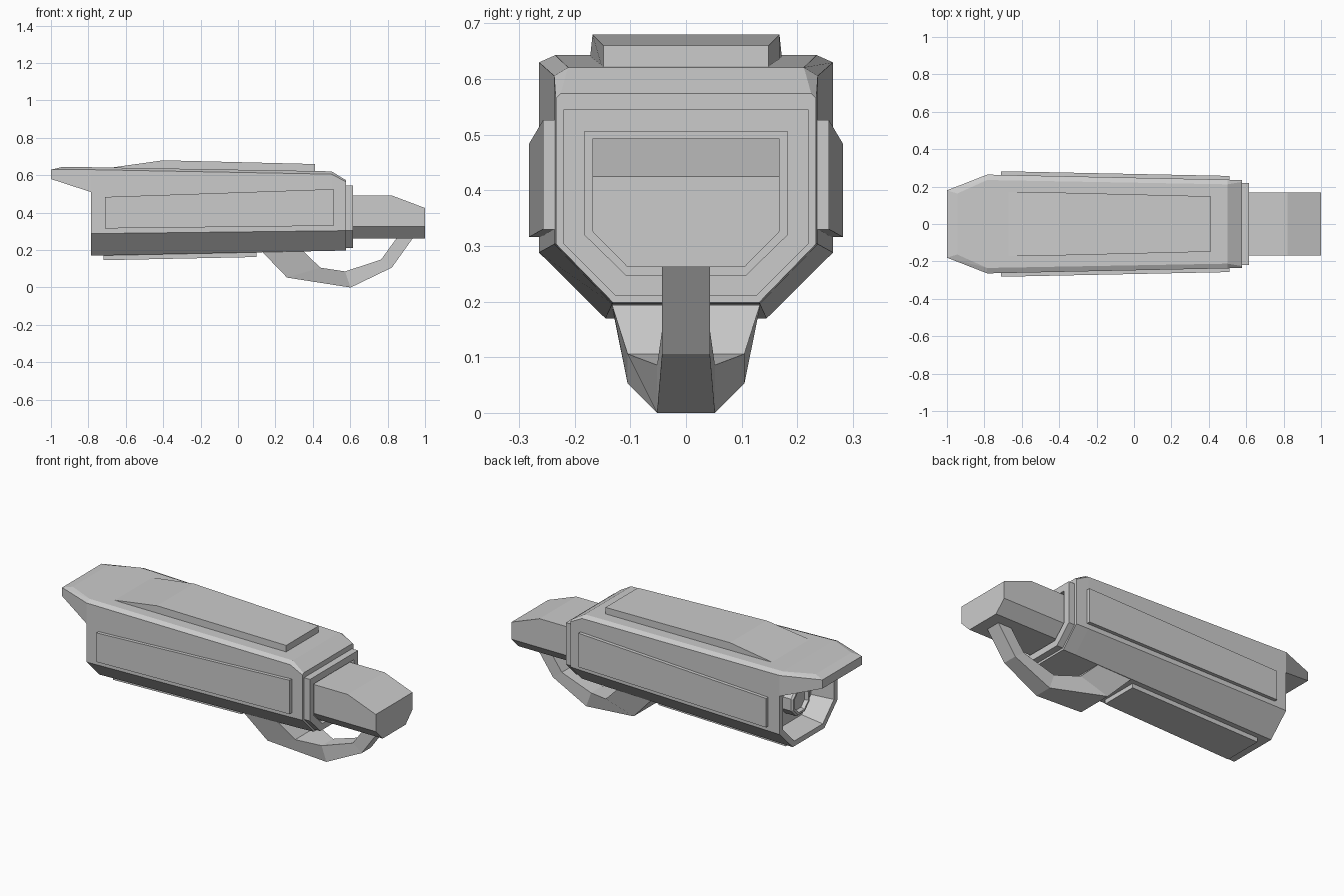
import bpy, bmesh, math
from mathutils import Matrix

if "Cube" in bpy.data.objects:
    bpy.data.objects.remove(bpy.data.objects["Cube"])


def finish(name, bm):
    bmesh.ops.recalc_face_normals(bm, faces=bm.faces[:])
    me = bpy.data.meshes.new(name)
    bm.to_mesh(me)
    bm.free()
    ob = bpy.data.objects.new(name, me)
    bpy.context.collection.objects.link(ob)
    return ob


def hull(name, half):
    """Convex part from points mirrored across y = 0."""
    bm = bmesh.new()
    for x, y, z in half:
        for s in (1, -1):
            bm.verts.new((x, s * y, z))
    res = bmesh.ops.convex_hull(bm, input=bm.verts[:])
    loose = [v for v in bm.verts if not v.link_faces]
    bmesh.ops.delete(bm, geom=loose, context='VERTS')
    bmesh.ops.dissolve_limit(bm, angle_limit=0.02, verts=bm.verts[:], edges=bm.edges[:])
    return finish(name, bm)


def loft(name, sections):
    """Skin of cross-sections; each is (x, half profile [(y, z)] from bottom to top)."""
    bm = bmesh.new()
    rings = []
    for x, half in sections:
        pts = half + [(-y, z) for y, z in reversed(half)]
        rings.append([bm.verts.new((x, y, z)) for y, z in pts])
    n = len(rings[0])
    for a, b in zip(rings, rings[1:]):
        for i in range(n):
            j = (i + 1) % n
            bm.faces.new((a[i], a[j], b[j], b[i]))
    bm.faces.new(rings[0])
    bm.faces.new(rings[-1])
    return finish(name, bm)


# Housing: recess floor, recess lip, then the tapering outer shell
loft("camera_housing", [
    (-0.66, [(0.115, 0.225), (0.20, 0.31), (0.20, 0.47), (0.19, 0.49)]),
    (-0.785, [(0.13, 0.20), (0.232, 0.302), (0.232, 0.49), (0.222, 0.51)]),
    (-0.785, [(0.145, 0.17), (0.264, 0.288), (0.264, 0.63), (0.235, 0.643)]),
    (0.50, [(0.133, 0.196), (0.237, 0.303), (0.237, 0.606), (0.212, 0.621)]),
    (0.577, [(0.131, 0.198), (0.234, 0.304), (0.234, 0.565), (0.225, 0.574)]),
])

# Sun hood over the lens opening
hull("sun_hood", [
    (-1, 0.18, 0.58), (-1, 0.18, 0.63), (-0.945, 0.163, 0.643),
    (-0.785, 0.264, 0.51), (-0.785, 0.264, 0.63), (-0.785, 0.235, 0.643),
])

# Octagonal lens barrel with a sunken glass
bm = bmesh.new()
rings = []
for x, r in ((-0.65, 0.09), (-0.73, 0.09), (-0.74, 0.08), (-0.74, 0.068), (-0.72, 0.06)):
    rings.append([bm.verts.new((x, r * math.cos(math.pi * (k + .5) / 4),
                                0.375 + r * math.sin(math.pi * (k + .5) / 4))) for k in range(8)])
for a, b in zip(rings, rings[1:]):
    for i in range(8):
        bm.faces.new((a[i], a[(i + 1) % 8], b[(i + 1) % 8], b[i]))
bm.faces.new(rings[0])
bm.faces.new(rings[-1])
finish("lens", bm)

# Raised panels on top and underneath
hull("top_panel", [
    (-0.67, 0.172, 0.642), (-0.40, 0.168, 0.68), (0.412, 0.148, 0.66),
    (0.412, 0.148, 0.61), (-0.40, 0.168, 0.63),
])
hull("bottom_panel", [
    (-0.72, 0.115, 0.146), (0.10, 0.108, 0.163), (-0.72, 0.115, 0.18), (0.10, 0.108, 0.20),
])

# Raised side panels
for side, s in (("left", 1), ("right", -1)):
    bm = bmesh.new()
    outer = [(-0.71, 0.282, 0.316), (0.51, 0.257, 0.33), (0.51, 0.257, 0.526), (-0.71, 0.282, 0.484)]
    o = [bm.verts.new((x, s * y, z)) for x, y, z in outer]
    i = [bm.verts.new((x, s * (y - 0.035), z)) for x, y, z in outer]
    bm.faces.new(o)
    bm.faces.new(i)
    for k in range(4):
        j = (k + 1) % 4
        bm.faces.new((o[k], o[j], i[j], i[k]))
    finish(side + "_side_panel", bm)

# Rear flange with a sunken centre
edge = [(0.126, 0.21), (0.22, 0.304), (0.22, 0.545)]
inner = [(0.107, 0.247), (0.182, 0.32), (0.182, 0.506)]
loft("rear_flange", [(0.57, edge), (0.615, edge), (0.615, inner), (0.592, inner)])

# Rear mounting block
hull("mount_block", [(x, y, z) for x, top in ((0.585, 0.493), (0.82, 0.493), (1.0, 0.425))
                     for y, z in ((0.105, 0.262), (0.168, 0.326), (0.168, top))])

# Curved support bracket: (outer x, z), (inner x, z), half width
path = [
    ((0.115, 0.21), (0.335, 0.22), 0.136),
    ((0.134, 0.19), (0.353, 0.195), 0.132),
    ((0.262, 0.057), (0.44, 0.11), 0.105),
    ((0.602, 0.004), (0.572, 0.09), 0.052),
    ((0.822, 0.11), (0.765, 0.153), 0.043),
    ((0.935, 0.268), (0.848, 0.268), 0.043),
]
bm = bmesh.new()
rings = []
for (ox, oz), (ix, iz), w in path:
    rings.append([bm.verts.new(p) for p in ((ox, -w, oz), (ox, w, oz), (ix, w, iz), (ix, -w, iz))])
for a, b in zip(rings, rings[1:]):
    for k in range(4):
        j = (k + 1) % 4
        bm.faces.new((a[k], a[j], b[j], b[k]))
bm.faces.new(rings[0])
bm.faces.new(rings[-1])
bracket = finish("support_bracket", bm)
bracket.data.transform(Matrix.Translation((0, 0, -0.004)))
